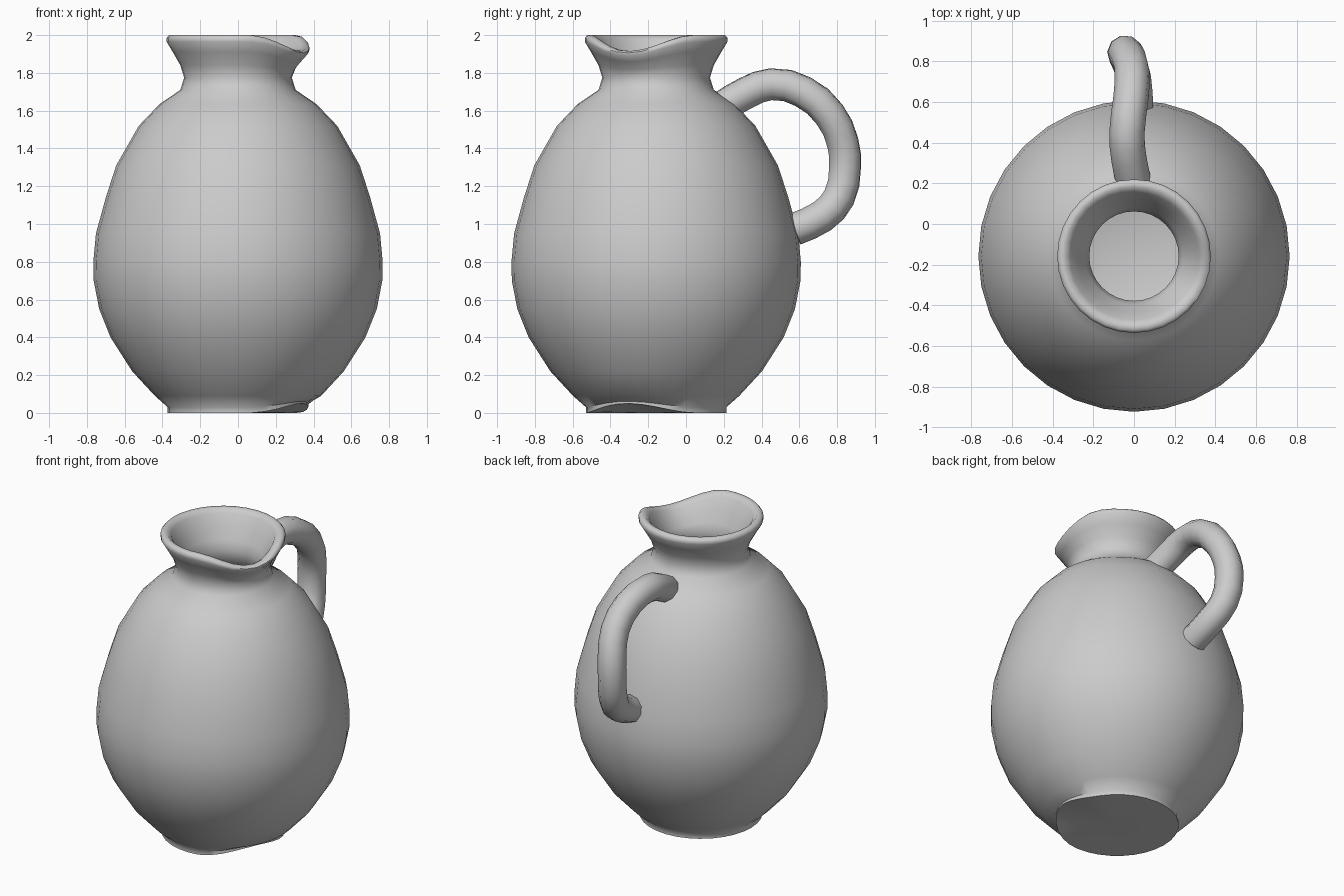
import bpy, bmesh, math

if "Cube" in bpy.data.objects:
    bpy.data.objects.remove(bpy.data.objects["Cube"])

CY = -0.158          # jug axis in y
SIDES = 32
SPOUT = math.radians(-24)
SPREAD = math.radians(58)

# Half profile (radius, height): foot, belly, neck, rolled lip, then the inside
outer = [(0.372, 0.0), (0.372, 0.03), (0.44, 0.09), (0.56, 0.22), (0.675, 0.40),
         (0.735, 0.55), (0.764, 0.70), (0.766, 0.80), (0.752, 0.95), (0.70, 1.14),
         (0.645, 1.31), (0.525, 1.52), (0.415, 1.635), (0.305, 1.71), (0.285, 1.775),
         (0.305, 1.84), (0.345, 1.91), (0.378, 1.965), (0.378, 1.985), (0.365, 2.0)]
inner = [(0.34, 2.0), (0.315, 1.975), (0.28, 1.90), (0.24, 1.83), (0.22, 1.77),
         (0.235, 1.68), (0.36, 1.585), (0.47, 1.48), (0.58, 1.28), (0.685, 0.95),
         (0.695, 0.72), (0.61, 0.43), (0.49, 0.25), (0.37, 0.11), (0.30, 0.07)]


def spout_shift(angle, z):
    """Lip dips at the spout; the foot edge lifts slightly below it."""
    d = (angle - SPOUT + math.pi) % (2 * math.pi) - math.pi
    if abs(d) > SPREAD:
        return 0.0
    fall = math.cos(d / SPREAD * math.pi / 2) ** 2
    if z > 1.78:
        return -0.085 * fall * (z - 1.78) / 0.22
    if z < 0.08:
        return 0.05 * fall * (1 - z / 0.08)
    return 0.0


# Jug body, lathed with a pouring lip
bm = bmesh.new()
rings = []
for r, z in outer + inner:
    ring = []
    for i in range(SIDES):
        a = 2 * math.pi * i / SIDES
        dz = spout_shift(a, z) if (r, z) != inner[-1] else 0.0
        ring.append(bm.verts.new((r * math.cos(a), CY + r * math.sin(a), z + dz)))
    rings.append(ring)
for lo, hi in zip(rings, rings[1:]):
    for i in range(SIDES):
        j = (i + 1) % SIDES
        bm.faces.new((lo[i], lo[j], hi[j], hi[i]))
for ring, z in ((rings[0], 0.0), (rings[-1], 0.07)):   # underside and inner floor
    c = bm.verts.new((0, CY, z))
    for i in range(SIDES):
        bm.faces.new((ring[i], ring[(i + 1) % SIDES], c))
bmesh.ops.recalc_face_normals(bm, faces=bm.faces)
mesh = bpy.data.meshes.new("jug_body")
bm.to_mesh(mesh)
bm.free()
body = bpy.data.objects.new("jug_body", mesh)
bpy.context.collection.objects.link(body)

# Handle: slightly wavy tube from shoulder to belly
path = [(0.0, 0.20, 1.625), (-0.025, 0.32, 1.695), (-0.035, 0.45, 1.74), (-0.015, 0.62, 1.70),
        (-0.01, 0.76, 1.58), (-0.035, 0.83, 1.43), (-0.045, 0.842, 1.30),
        (-0.03, 0.81, 1.14), (0.0, 0.72, 1.04), (0.01, 0.57, 0.97)]
curve = bpy.data.curves.new("handle", 'CURVE')
curve.dimensions = '3D'
curve.bevel_depth = 0.087
curve.bevel_resolution = 3
curve.resolution_u = 2
curve.use_fill_caps = True
sp = curve.splines.new('BEZIER')
sp.bezier_points.add(len(path) - 1)
for p, co in zip(sp.bezier_points, path):
    p.co = co
    p.handle_left_type = p.handle_right_type = 'AUTO'
handle = bpy.data.objects.new("handle", curve)
bpy.context.collection.objects.link(handle)
bpy.context.view_layer.objects.active = handle
handle.select_set(True)
bpy.ops.object.convert(target='MESH')

# Smooth shading
for ob in (body, bpy.context.view_layer.objects.active):
    bpy.ops.object.select_all(action='DESELECT')
    ob.select_set(True)
    bpy.context.view_layer.objects.active = ob
    bpy.ops.object.shade_smooth_by_angle(angle=math.radians(50))
